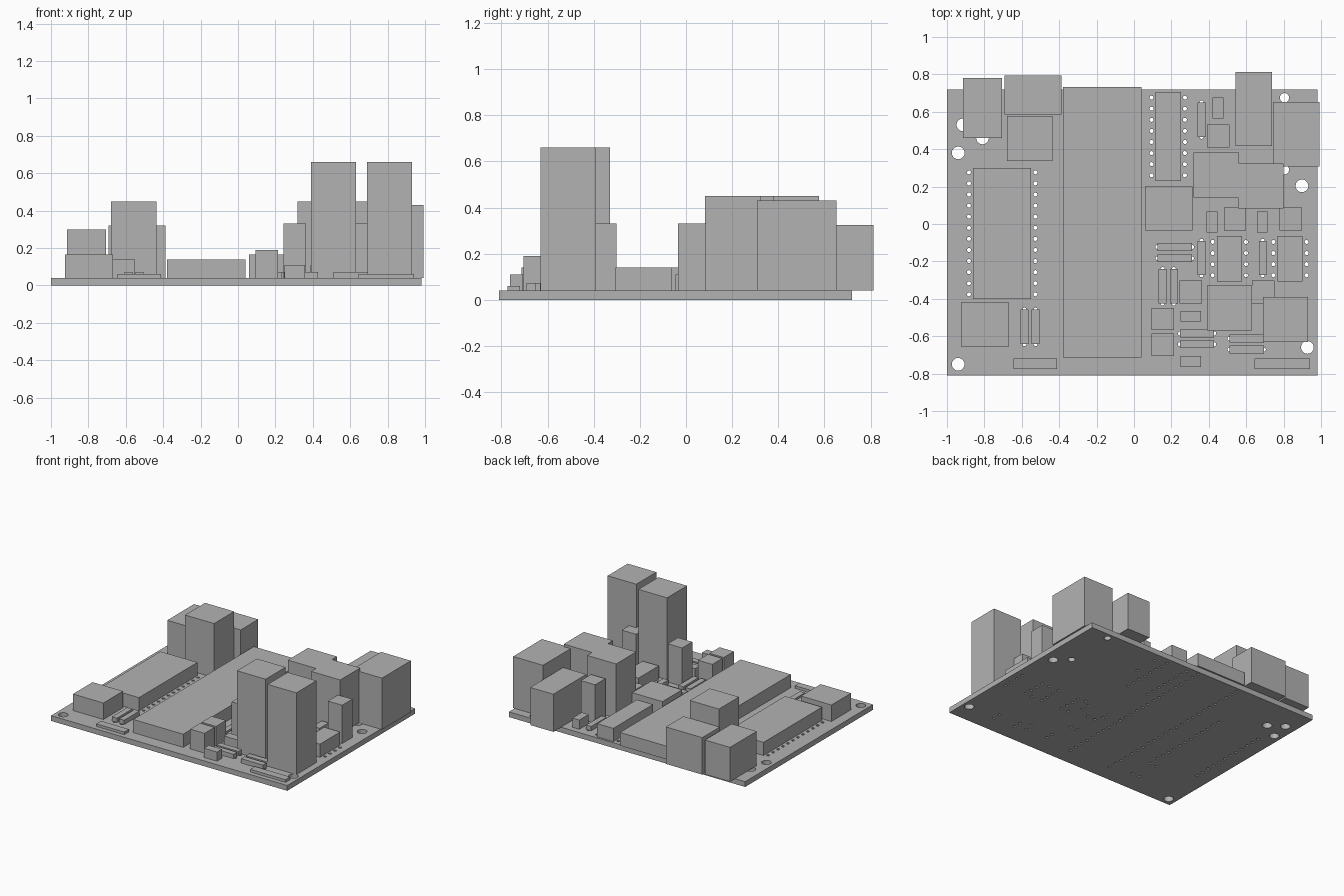
import bpy
import bmesh
from mathutils import Matrix, Vector

default_cube = bpy.data.objects.get("Cube")
if default_cube:
    bpy.data.objects.remove(default_cube, do_unlink=True)

BOARD_TOP = 0.04
PITCH = 0.0593

grey = bpy.data.materials.new("plain grey")
grey.use_nodes = True
shade = (0.45, 0.45, 0.45, 1)
grey.diffuse_color = shade
grey.node_tree.nodes["Principled BSDF"].inputs["Base Color"].default_value = shade


def finish(name, bm):
    mesh = bpy.data.meshes.new(name)
    bm.to_mesh(mesh)
    bm.free()
    mesh.materials.append(grey)
    obj = bpy.data.objects.new(name, mesh)
    bpy.context.scene.collection.objects.link(obj)
    return obj


def block(name, centre, size, bottom=BOARD_TOP):
    """Box standing on the given level; size is width, depth, height."""
    bm = bmesh.new()
    place = Matrix.Translation((centre[0], centre[1], bottom + size[2] / 2))
    bmesh.ops.create_cube(bm, size=1, matrix=place @ Matrix.Diagonal((*size, 1)))
    return finish(name, bm)


def blocks(name, size, centres):
    for centre in centres:
        block(name, centre, size)


pin_holes = []


def pin_rows(centre, spacing, count):
    """Two rows of pin holes running along y on both sides of a centre."""
    for side in (-1, 1):
        for i in range(count):
            y = centre[1] + (i - (count - 1) / 2) * PITCH
            pin_holes.append((centre[0] + side * spacing / 2, y))


def chip(name, centre, size, spacing, count):
    block(name, centre, size)
    pin_rows(centre, spacing, count)


def resistors(name, along_y, centres):
    length, width, height = 0.184, 0.042, 0.033
    size = (width, length, height) if along_y else (length, width, height)
    for x, y in centres:
        block(name, (x, y), size)
        for end in (-length / 2, length / 2):
            pin_holes.append((x, y + end) if along_y else (x + end, y))


# Chips with pin rows
chip("main_module", (-0.17, 0.01), (0.42, 1.445, 0.10), 0.355, 24)
chip("large_chip", (-0.705, -0.05), (0.31, 0.70, 0.10), 0.355, 12)
chip("medium_chip", (0.183, 0.468), (0.135, 0.475, 0.10), 0.178, 8)
for x in (0.51, 0.834):
    chip("small_chip", (x, -0.185), (0.135, 0.243, 0.10), 0.178, 4)

# Connectors along the back edge
block("round_socket", (-0.81, 0.62), (0.21, 0.32, 0.26))
block("double_socket", (-0.54, 0.69), (0.305, 0.21, 0.28))
block("long_socket", (0.64, 0.615), (0.193, 0.395, 0.285))
block("square_socket", (0.867, 0.48), (0.25, 0.345, 0.39))

# Tall capacitors and square components
blocks("tower_capacitor", (0.24, 0.24, 0.62), [(0.51, -0.45), (0.81, -0.51)])
blocks("large_capacitor", (0.243, 0.24, 0.41),
       [(-0.558, 0.457), (0.44, 0.262), (0.677, 0.203)])
blocks("low_square_part", (0.255, 0.235, 0.125), [(-0.797, -0.538), (0.185, 0.082)])

# Small upright components
blocks("upright_capacitor", (0.12, 0.122, 0.29),
       [(0.45, 0.47), (0.54, 0.026), (0.838, 0.026), (0.304, -0.363), (0.69, -0.363)])
blocks("short_capacitor", (0.12, 0.12, 0.15), [(0.153, -0.508), (0.153, -0.645)])
blocks("disc_capacitor_y", (0.058, 0.112, 0.07),
       [(0.45, 0.62), (0.417, 0.01), (0.686, 0.01)])
blocks("disc_capacitor_x", (0.11, 0.058, 0.07), [(0.304, -0.493), (0.304, -0.735)])

# Flat headers on the front edge
block("left_flat_header", (0.793, -0.747), (0.295, 0.056, 0.02))
block("right_flat_header", (-0.528, -0.747), (0.235, 0.056, 0.02))

# Resistors with a lead hole at each end
resistors("upright_resistor", True,
          [(-0.586, -0.55), (-0.526, -0.55), (0.153, -0.333), (0.213, -0.333),
           (0.361, -0.182), (0.688, -0.182), (0.361, 0.558)])
resistors("cross_resistor", False,
          [(0.218, -0.123), (0.218, -0.183), (0.337, -0.585), (0.337, -0.643),
           (0.602, -0.612), (0.602, -0.671)])

# Circuit board with mounting and pin holes cut through
board = block("circuit_board", (-0.01, -0.045), (1.98, 1.53, BOARD_TOP), 0)
mounting_holes = [(-0.94, -0.75), (0.927, -0.66), (-0.94, 0.38), (-0.915, 0.53),
                  (-0.81, 0.46), (0.898, 0.204)]
peg_holes = [(0.805, 0.675), (0.805, 0.29)]

cutter_mesh = bmesh.new()
for centres, radius, sides in ((mounting_holes, 0.034, 20),
                               (peg_holes, 0.025, 20),
                               (pin_holes, 0.011, 10)):
    for x, y in centres:
        bmesh.ops.create_cone(cutter_mesh, cap_ends=True, segments=sides,
                              radius1=radius, radius2=radius, depth=0.2,
                              matrix=Matrix.Translation(Vector((x, y, 0))))
cutter = finish("hole_cutter", cutter_mesh)
cutter.hide_render = True

cut = board.modifiers.new("holes", "BOOLEAN")
cut.operation = "DIFFERENCE"
cut.solver = "EXACT"
cut.use_self = True
cut.object = cutter

# Bake the holes and drop the helper
bpy.context.view_layer.update()
graph = bpy.context.evaluated_depsgraph_get()
drilled = bpy.data.meshes.new_from_object(board.evaluated_get(graph))
board.modifiers.clear()
board.data = drilled
bpy.data.objects.remove(cutter, do_unlink=True)
